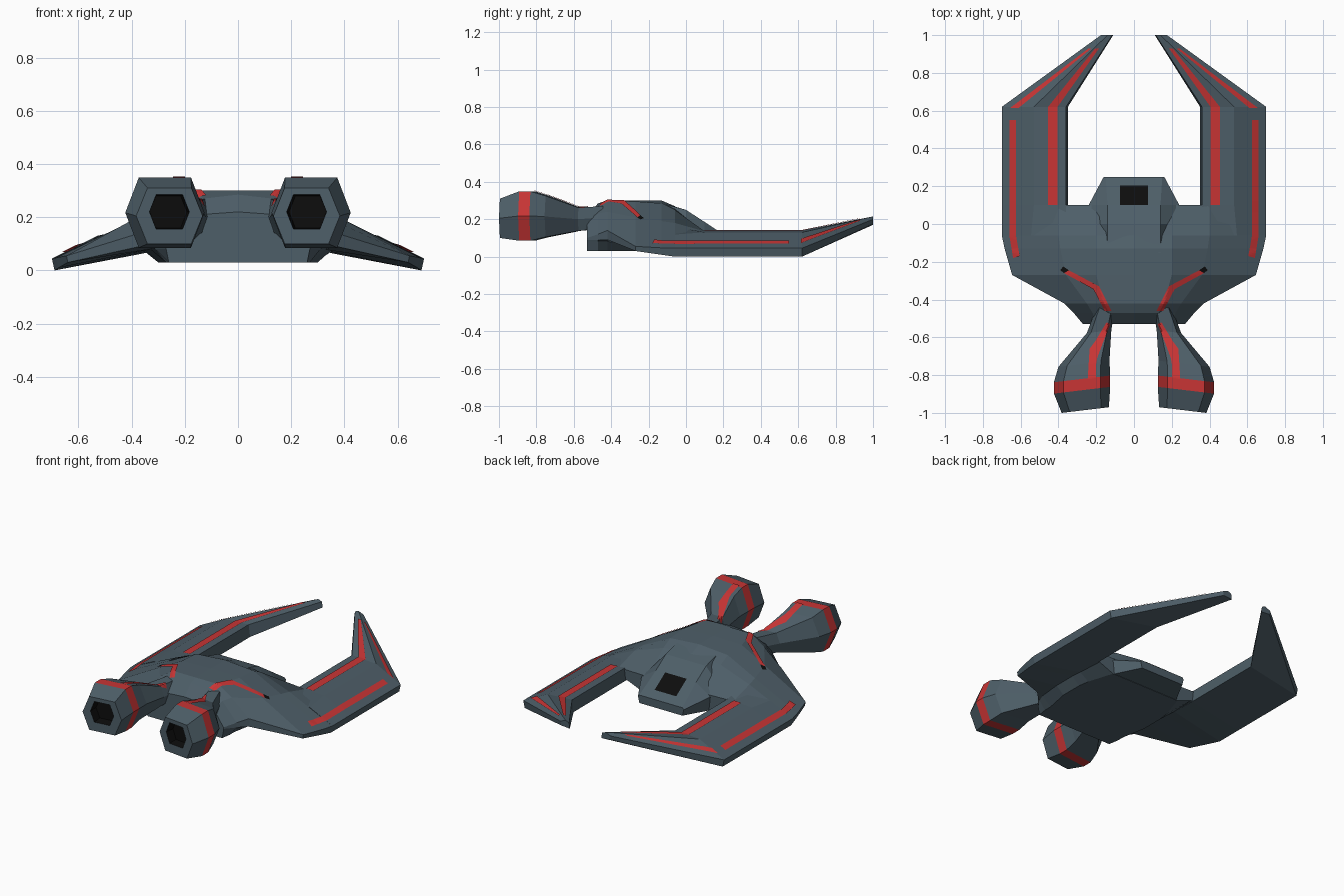
import bpy, bmesh
from mathutils import Vector
from mathutils.bvhtree import BVHTree

if "Cube" in bpy.data.objects:
    bpy.data.objects.remove(bpy.data.objects["Cube"])


def material(name, rgb):
    m = bpy.data.materials.new(name)
    m.diffuse_color = (*rgb, 1)
    m.use_nodes = True
    m.node_tree.nodes["Principled BSDF"].inputs["Base Color"].default_value = m.diffuse_color
    return m


HULL = material("slate_hull", (0.075, 0.112, 0.138))
RED = material("red_stripe", (0.58, 0.035, 0.035))
BLACK = material("black", (0.004, 0.004, 0.004))
MATS = [HULL, RED, BLACK]
surfaces = []  # trees used to lay the stripes onto the parts


def finish(bm, name, mirror):
    me = bpy.data.meshes.new(name)
    bm.to_mesh(me)
    bm.free()
    ob = bpy.data.objects.new(name, me)
    bpy.context.collection.objects.link(ob)
    for m in MATS:
        me.materials.append(m)
    if mirror:
        ob.modifiers.new("mirror", 'MIRROR')
    return ob


def loft(name, rings, mirror=False, colours={}, end_colour=0):
    """Skin closed rings of points; colours maps a segment to a material."""
    bm = bmesh.new()
    vs = [[bm.verts.new(p) for p in r] for r in rings]
    n = len(rings[0])
    for i in range(len(vs) - 1):
        for j in range(n):
            k = (j + 1) % n
            f = bm.faces.new((vs[i][j], vs[i][k], vs[i + 1][k], vs[i + 1][j]))
            f.material_index = colours.get(i, 0)
    bm.faces.new(vs[0])
    bm.faces.new(vs[-1]).material_index = end_colour
    bmesh.ops.recalc_face_normals(bm, faces=bm.faces)
    surfaces.append(BVHTree.FromBMesh(bm))
    return finish(bm, name, mirror)


def symmetric(y, half):
    """Full section from its right half, listed from top centre to bottom centre."""
    return [(x, y, z) for x, z in half] + [(-x, y, z) for x, z in half[-2:0:-1]]


def decal(name, edges, colour, steps=10, across=4):
    """Thin strip laid on the parts; edges are (left x, left y, right x, right y)."""
    bm = bmesh.new()
    rows = []
    for a, b in zip(edges, edges[1:]):
        for s in range(steps + 1):
            e = [p + (q - p) * s / steps for p, q in zip(a, b)]
            row = []
            for t in range(across + 1):
                x = e[0] + (e[2] - e[0]) * t / across
                y = e[1] + (e[3] - e[1]) * t / across
                hits = [b.ray_cast(Vector((x, y, 2)), Vector((0, 0, -1)))[0]
                        for b in surfaces]
                zs = [h.z for h in hits if h]
                row.append(bm.verts.new((x, y, max(zs) + 0.005)) if zs else None)
            rows.append(row)
    for r, s in zip(rows, rows[1:]):
        for t in range(across):
            q = (r[t], r[t + 1], s[t + 1], s[t])
            if all(q):
                bm.faces.new(q).material_index = colour
    bmesh.ops.remove_doubles(bm, verts=bm.verts, dist=1e-5)
    bmesh.ops.recalc_face_normals(bm, faces=bm.faces)
    if bm.faces and sum(f.normal.z for f in bm.faces) < 0:
        bmesh.ops.reverse_faces(bm, faces=bm.faces)
    finish(bm, name, True)


# main hull, wide and flat, from the rear edge to the wing roots
loft("hull", [
    symmetric(-.53, [(0, .22), (.14, .21), (.20, .20), (.27, .10), (.27, .09), (.27, .08), (.26, .03), (0, .03)]),
    symmetric(-.47, [(0, .285), (.13, .27), (.22, .23), (.32, .12), (.32, .09), (.31, .08), (.27, .03), (0, .03)]),
    symmetric(-.42, [(0, .30), (.16, .30), (.25, .24), (.37, .14), (.37, .09), (.33, .08), (.27, .03), (0, .03)]),
    symmetric(-.27, [(0, .30), (.20, .295), (.36, .21), (.645, .055), (.64, .03), (.35, .075), (.30, .03), (0, .03)]),
    symmetric(-.13, [(0, .30), (.20, .285), (.39, .19), (.685, .047), (.675, .01), (.35, .075), (.30, .03), (0, .03)]),
    symmetric(-.06, [(0, .27), (.20, .25), (.40, .18), (.70, .045), (.69, 0), (.35, .07), (.29, .03), (0, .03)]),
    symmetric(.10, [(0, .13), (.20, .13), (.40, .135), (.69, .043), (.68, .005), (.34, .07), (.24, .03), (0, .03)]),
])

# cockpit nose
loft("nose", [
    symmetric(-.15, [(0, .295), (.14, .29), (.18, .2), (.18, .04), (0, .04)]),
    symmetric(0, [(0, .25), (.14, .25), (.21, .17), (.21, .035), (0, .035)]),
    symmetric(.10, [(0, .185), (.14, .185), (.24, .12), (.23, .032), (0, .032)]),
    symmetric(.25, [(0, .085), (.15, .085), (.16, .075), (.15, .035), (0, .035)]),
])

# forward-reaching wing prong
wing_sections = [
    (-.06, [(.36, .16), (.545, .118), (.70, .045), (.69, 0), (.35, .07)]),
    (.10, [(.36, .14), (.53, .13), (.70, .045), (.69, 0), (.35, .065)]),
    (.62, [(.36, .14), (.53, .13), (.70, .045), (.69, 0), (.35, .065)]),
    (1.0, [(.115, .205), (.14, .215), (.175, .20), (.17, .175), (.11, .17)]),
]
loft("wing_prong", [[(x, y, z) for x, z in pts] for y, pts in wing_sections], mirror=True)


# six-sided engine pod, turned slightly outward, with a dark nozzle
def hexagon(cx, y, w, h, cz):
    corners = [(1, 0), (.66, 1), (-.66, 1), (-1, 0), (-.66, -1), (.66, -1)]
    return [(cx + a * w, y - a * w * .12, cz + b * h) for a, b in corners]


loft("engine_pod", [hexagon(*r) for r in [
    (.15, -.44, .05, .06, .21),
    (.185, -.57, .065, .062, .20),
    (.265, -.74, .135, .11, .215),
    (.275, -.82, .149, .132, .217),
    (.275, -.88, .149, .132, .217),
    (.258, -.985, .125, .105, .205),
    (.258, -.985, .075, .065, .22),
    (.262, -.93, .07, .06, .22),
]], mirror=True, colours={3: 1, 6: 2}, end_colour=2)

# red stripes and cockpit window
decal("outer_wing_stripe", [(.605, -.17, .64, -.18), (.625, -.06, .66, -.06), (.625, .55, .66, .55)], 1)
decal("outer_prong_stripe", [(.61, .615, .655, .615), (.225, .93, .24, .93)], 1)
decal("inner_wing_stripe", [(.405, .10, .455, .10), (.405, .62, .455, .62), (.185, .93, .205, .93)], 1)
decal("hull_stripe", [(.12, -.46, .155, -.46), (.185, -.33, .215, -.345), (.345, -.245, .37, -.26)], 1)
decal("hull_slot", [(.345, -.245, .37, -.26), (.375, -.225, .39, -.245)], 2)
decal("pod_stripe", [(.125, -.53, .145, -.52), (.165, -.63, .205, -.62), (.195, -.71, .235, -.66),
                     (.20, -.74, .24, -.74), (.20, -.82, .245, -.82)], 1)
decal("cockpit_window", [(0, .10, .075, .10), (0, .205, .075, .205)], 2)
